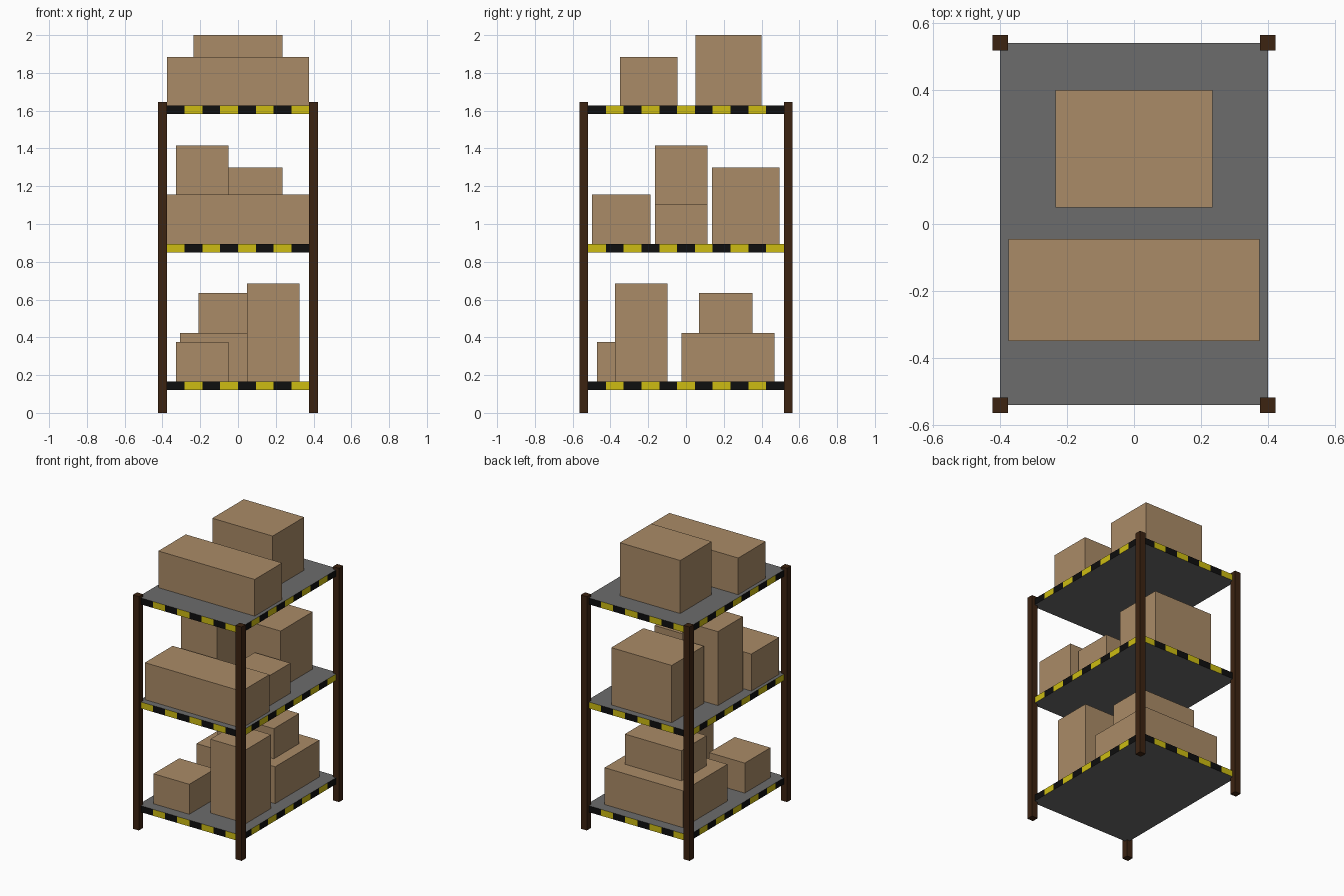
import bpy, bmesh

if "Cube" in bpy.data.objects:
    bpy.data.objects.remove(bpy.data.objects["Cube"])

def srgb(r, g, b):
    f = lambda c: c / 12.92 if c <= 0.04045 else ((c + 0.055) / 1.055) ** 2.4
    return (f(r / 255), f(g / 255), f(b / 255), 1)

def material(name, rgb):
    m = bpy.data.materials.new(name)
    m.diffuse_color = srgb(*rgb)
    m.use_nodes = True
    m.node_tree.nodes["Principled BSDF"].inputs["Base Color"].default_value = m.diffuse_color
    return m

CARD = material("cardboard", (170, 139, 103))
POST = material("dark_brown_post", (60, 35, 17))
GREY = material("shelf_grey", (108, 108, 108))
YELLOW = material("hazard_yellow", (205, 188, 18))
BLACK = material("hazard_black", (14, 14, 14))

def finish(name, bm, mats):
    bmesh.ops.recalc_face_normals(bm, faces=bm.faces)
    me = bpy.data.meshes.new(name)
    bm.to_mesh(me)
    bm.free()
    for m in mats:
        me.materials.append(m)
    ob = bpy.data.objects.new(name, me)
    bpy.context.collection.objects.link(ob)
    return ob

def box(name, x0, x1, y0, y1, z0, z1, mat):
    bm = bmesh.new()
    bmesh.ops.create_cube(bm, size=1)
    for v in bm.verts:
        v.co = (x0 if v.co.x < 0 else x1, y0 if v.co.y < 0 else y1, z0 if v.co.z < 0 else z1)
    return finish(name, bm, [mat])

# Corner posts
PX, PY, R = 0.40, 0.5415, 0.0235
for sx, side in ((-1, "left"), (1, "right")):
    for sy, end in ((-1, "front"), (1, "back")):
        x, y = sx * PX, sy * PY
        box(f"{end}_{side}_post", x - R, x + R, y - R, y + R, 0, 1.645, POST)

# Shelves: slab whose rim is divided into alternating hazard stripes
NX, NY = 8, 11
IX, IY = PX - R, PY - R

def shelf(name, z0, z1, first):
    ring, mats = [], []
    # front and right rims, then the same again turned by 180 degrees
    for s in (1, -1):
        fx = [-PX] + [-IX + 2 * IX * i / NX for i in range(1, NX)]
        fy = [-PY] + [-IY + 2 * IY * i / NY for i in range(1, NY)]
        ring += [(s * x, -s * PY) for x in fx] + [(s * PX, s * y) for y in fy]
        mats += [1 + (i + first) % 2 for i in range(NX)]
        mats += [1 + (i + first) % 2 for i in range(NY)]
    bm = bmesh.new()
    low = [bm.verts.new((x, y, z0)) for x, y in ring]
    high = [bm.verts.new((x, y, z1)) for x, y in ring]
    bm.faces.new(high)
    bm.faces.new(low[::-1])
    n = len(ring)
    for i, m in enumerate(mats):
        j = (i + 1) % n
        bm.faces.new((low[i], low[j], high[j], high[i])).material_index = m
    finish(name, bm, [GREY, BLACK, YELLOW])

Z1, Z2, Z3 = 0.165, 0.895, 1.627
T = 0.045
shelf("lower_shelf", Z1 - T, Z1, 0)
shelf("middle_shelf", Z2 - T, Z2, 1)
shelf("upper_shelf", Z3 - T, Z3, 0)

# Cardboard boxes: x range, y range, z range
boxes = {
    "upper_back_box": (-0.235, 0.235, 0.05, 0.40, Z3, 2.0),
    "upper_front_long_box": (-0.375, 0.375, -0.35, -0.045, Z3, 1.885),
    "middle_front_long_box": (-0.377, 0.377, -0.497, -0.188, Z2, 1.155),
    "middle_tall_box": (-0.328, -0.05, -0.164, 0.114, Z2, 1.415),
    "middle_small_box": (0.05, 0.328, -0.164, 0.114, Z2, 1.107),
    "middle_back_box": (-0.235, 0.235, 0.138, 0.495, Z2, 1.298),
    "lower_small_box": (-0.328, -0.05, -0.47, -0.185, Z1, 0.376),
    "lower_tall_box": (0.048, 0.326, -0.376, -0.098, Z1, 0.684),
    "lower_back_box": (-0.306, 0.306, -0.024, 0.468, Z1, 0.424),
    "lower_stacked_box": (-0.21, 0.23, 0.07, 0.351, 0.424, 0.636),
}
for name, dims in boxes.items():
    box(name, *dims, CARD)
